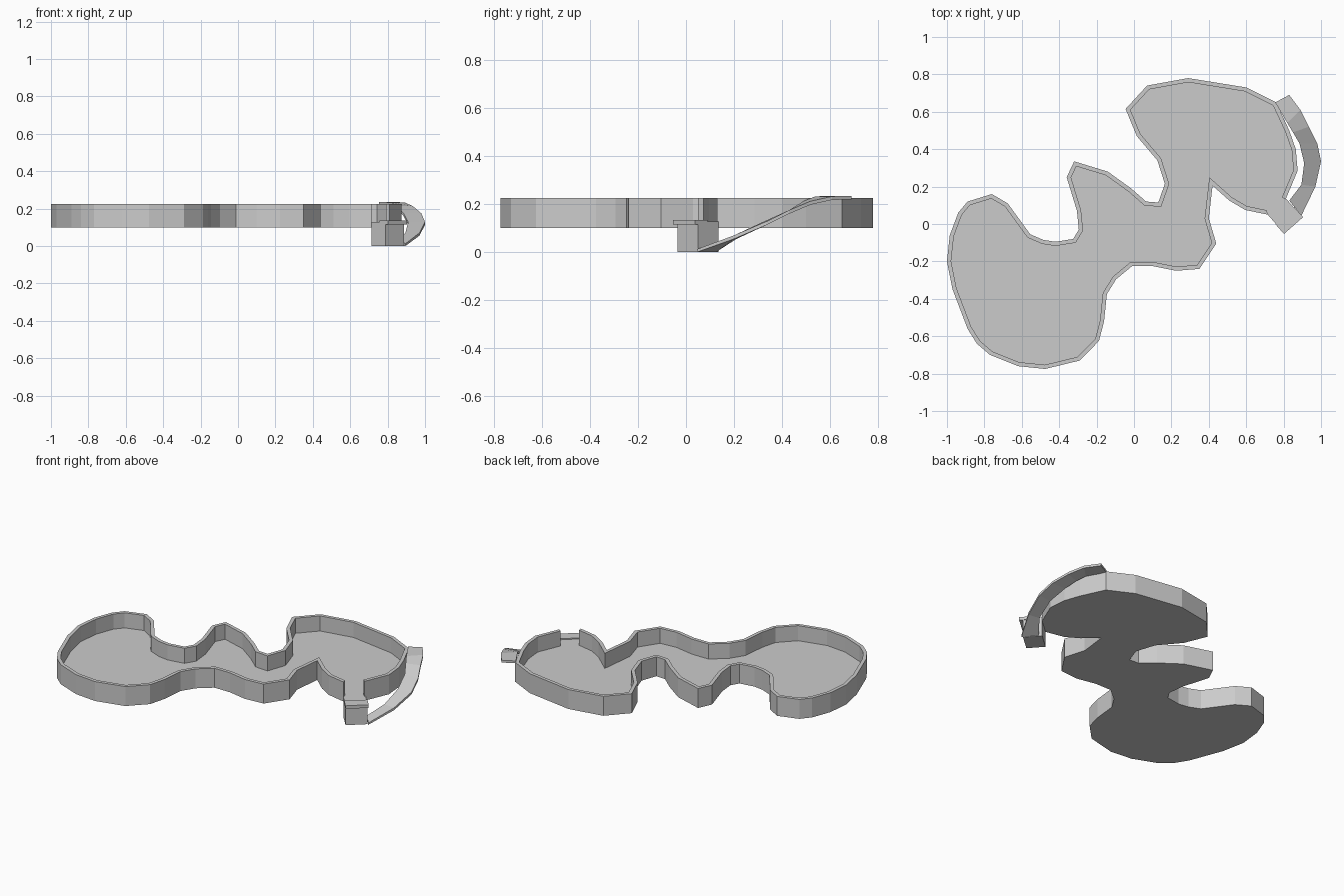
import bpy
from mathutils import Vector

if "Cube" in bpy.data.objects:
    bpy.data.objects.remove(bpy.data.objects["Cube"])


def add_mesh(name, verts, faces):
    me = bpy.data.meshes.new(name)
    me.from_pydata([tuple(v) for v in verts], [], faces)
    me.update()
    ob = bpy.data.objects.new(name, me)
    bpy.context.collection.objects.link(ob)
    return ob


def prism(name, pts, z0, z1):
    """Straight extrusion of a counter-clockwise outline."""
    n = len(pts)
    verts = [(p[0], p[1], z) for z in (z0, z1) for p in pts]
    faces = [tuple(reversed(range(n))), tuple(range(n, 2 * n))]
    faces += [(i, (i + 1) % n, n + (i + 1) % n, n + i) for i in range(n)]
    return add_mesh(name, verts, faces)


def sweep(name, rings):
    """Skin open run of four-point rings and cap both ends."""
    verts = [v for r in rings for v in r]
    faces = [(3, 2, 1, 0)]
    for k in range(len(rings) - 1):
        a, b = 4 * k, 4 * k + 4
        faces += [(a + j, a + (j + 1) % 4, b + (j + 1) % 4, b + j) for j in range(4)]
    e = len(verts) - 4
    faces.append((e, e + 1, e + 2, e + 3))
    return add_mesh(name, verts, faces)


def inset(pts, d):
    """Mitred inward offset of a counter-clockwise outline."""
    out = []
    for i, p in enumerate(pts):
        a = (p - pts[i - 1]).normalized()
        b = (pts[(i + 1) % len(pts)] - p).normalized()
        na, nb = Vector((-a.y, a.x)), Vector((-b.y, b.x))
        out.append(p + (na + nb) * (d / (1 + na.dot(nb))))
    return out


# Basin outline, clockwise from the lip of the wall opening
lobe_low = [(.715, .05), (.595, .075), (.51, .125), (.42, .205), (.40, .03),
            (.44, -.105), (.35, -.24), (.225, -.25), (.10, -.225), (-.01, -.225),
            (-.095, -.295), (-.145, -.375), (-.16, -.52), (-.187, -.625),
            (-.29, -.73), (-.475, -.775), (-.62, -.76), (-.77, -.70),
            (-.84, -.64), (-.89, -.56), (-.97, -.35), (-1.0, -.20)]
lobe_high = [(-.985, -.06), (-.94, .06), (-.89, .12), (-.76, .16), (-.675, .11),
             (-.555, -.055), (-.485, -.085), (-.42, -.095), (-.325, -.08),
             (-.295, -.03), (-.305, .07), (-.36, .25), (-.32, .335), (-.14, .28),
             (-.015, .19), (.065, .12), (.13, .115), (.165, .215), (.125, .34),
             (.015, .47), (-.045, .615), (.07, .74), (.29, .78), (.60, .73),
             (.76, .65), (.83, .50), (.865, .40), (.875, .285), (.81, .13)]
outline = [Vector(p) for p in reversed(lobe_low + lobe_high)]
FLOOR, RIM, BASE = .128, .225, .10

prism("basin_floor", outline, BASE, FLOOR)

# Wall runs all the way round except the opening between last and first points
inner = inset(outline, .022)
sweep("basin_wall", [[(o.x, o.y, FLOOR), (o.x, o.y, RIM), (i.x, i.y, RIM), (i.x, i.y, FLOOR)]
                     for o, i in zip(outline, inner)])

# Entry block outside the opening, with an overhanging tread
across = Vector((.75, .66)).normalized()
outward = Vector((across.y, -across.x))
corner = Vector((.715, .05))


def rect(u0, u1, v0, v1):
    return [corner + across * u + outward * v
            for u, v in ((u0, v0), (u0, v1), (u1, v1), (u1, v0))]


prism("entry_block", rect(0, .13, 0, .113), 0, .128)
prism("entry_tread", rect(-.003, .133, .065, .135), .115, .135)

# Curved ramp: outer edge, inner edge, top height
ramp = [((.83, .69), (.755, .65), .235), ((.89, .61), (.82, .54), .233),
        ((.935, .52), (.85, .49), .213), ((.98, .43), (.885, .43), .175),
        ((1.0, .335), (.91, .325), .128), ((.97, .20), (.895, .21), .07),
        ((.895, .045), (.83, .125), .012)]
T = .015
sweep("curved_ramp", [[(*o, max(z - T, 0)), (*i, max(z - T, 0)), (*i, z), (*o, z)]
                      for o, i, z in ramp])

# Make all normals point outwards
import bmesh
for ob in bpy.context.collection.objects:
    bm = bmesh.new()
    bm.from_mesh(ob.data)
    bmesh.ops.recalc_face_normals(bm, faces=bm.faces)
    bm.to_mesh(ob.data)
    bm.free()
